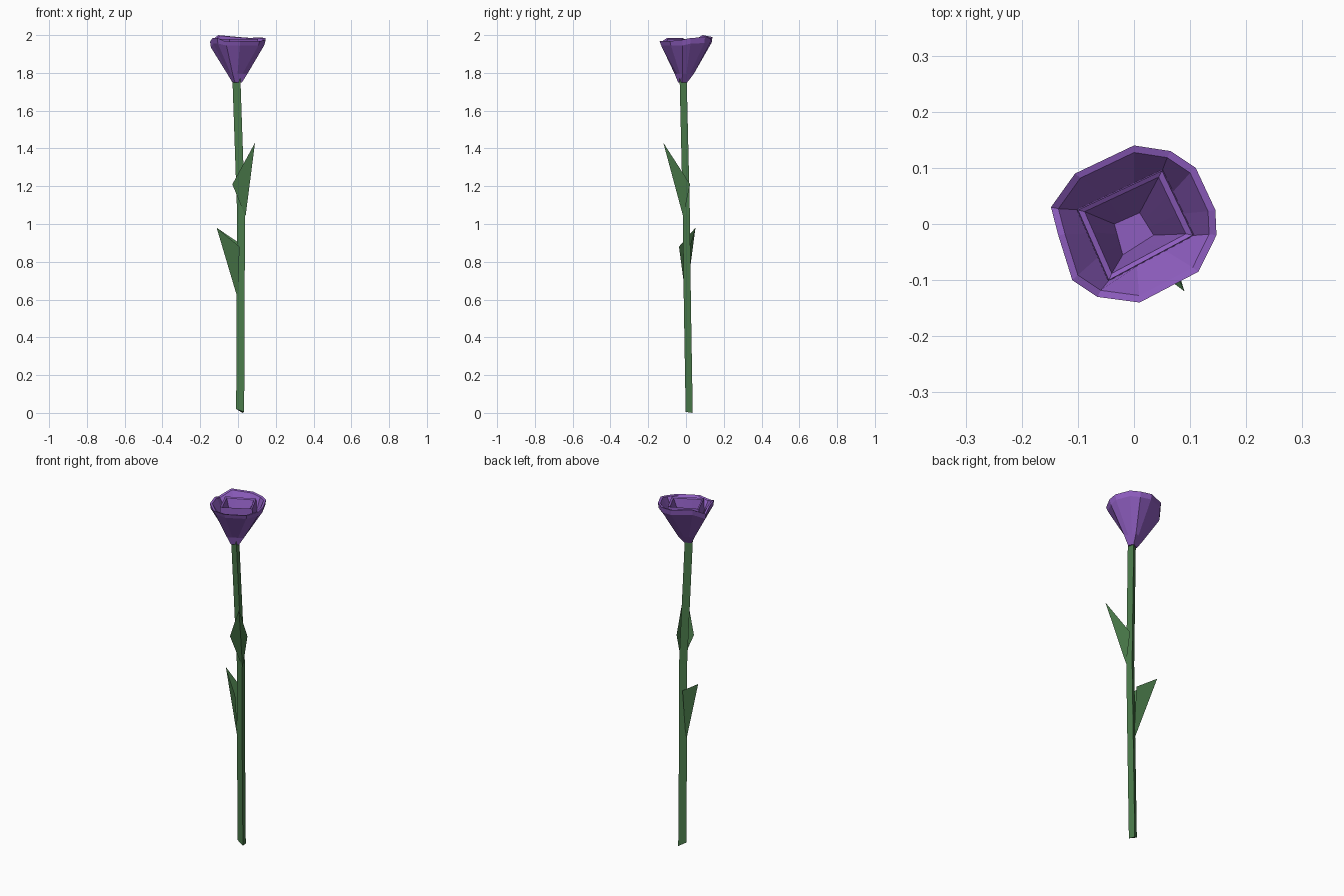
import bpy, bmesh, math
from mathutils import Vector

if "Cube" in bpy.data.objects:
    bpy.data.objects.remove(bpy.data.objects["Cube"])


def material(name, rgb):
    m = bpy.data.materials.new(name)
    m.diffuse_color = (*rgb, 1)
    m.use_nodes = True
    m.node_tree.nodes["Principled BSDF"].inputs["Base Color"].default_value = m.diffuse_color
    return m


GREEN = material("stem green", (0.07, 0.20, 0.07))
PURPLE = material("petal purple", (0.27, 0.11, 0.52))


def add_object(name, bm, mat):
    mesh = bpy.data.meshes.new(name)
    bm.to_mesh(mesh)
    bm.free()
    mesh.materials.append(mat)
    ob = bpy.data.objects.new(name, mesh)
    bpy.context.collection.objects.link(ob)


def loft(name, rings, mat):
    """Skin a stack of equal-length rings and cap both ends."""
    bm = bmesh.new()
    loops = [[bm.verts.new(p) for p in ring] for ring in rings]
    n = len(loops[0])
    for a, b in zip(loops, loops[1:]):
        for i in range(n):
            j = (i + 1) % n
            bm.faces.new((a[i], a[j], b[j], b[i]))
    bm.faces.new(loops[0][::-1])
    bm.faces.new(loops[-1])
    bmesh.ops.recalc_face_normals(bm, faces=bm.faces)
    add_object(name, bm, mat)


# Three-sided, slightly bent stem with a slanted cut at the bottom
stem_rings = []
for x, y, z in [(0.016, 0.015, 0), (0.018, 0.005, 0.6), (0.021, 0.0, 1.05), (-0.004, -0.017, 1.77)]:
    ring = []
    for k, deg in enumerate((-50, 70, 190)):
        a = math.radians(deg)
        dz = (0.005, 0.0, 0.02)[k] if z == 0 else 0
        ring.append((x + 0.026 * math.cos(a), y + 0.022 * math.sin(a), z + dz))
    stem_rings.append(ring)
loft("stem", stem_rings, GREEN)


# Folded leaves: two wings meeting at a straight keel
def leaf(name, base, wing_a, wing_b, tip):
    bm = bmesh.new()
    b, p, q, t = [bm.verts.new(v) for v in (base, wing_a, wing_b, tip)]
    bm.faces.new((b, t, p))
    bm.faces.new((b, q, t))
    add_object(name, bm, GREEN)


leaf("lower_leaf", (0.0, 0.0, 0.6), (0.005, 0.025, 0.90), (0.008, -0.037, 0.88), (-0.113, 0.05, 0.98))
leaf("upper_leaf", (0.04, -0.015, 1.04), (0.045, 0.022, 1.21), (-0.03, -0.03, 1.21), (0.09, -0.12, 1.43))

# Flower head: four petals of three rim segments each, around a square inner cup
RIM = [(-0.065, -0.13, 1.965), (0.01, -0.14, 1.968), (0.115, -0.085, 1.968),
       (0.147, -0.02, 1.975), (0.145, 0.025, 1.985), (0.11, 0.10, 1.988),
       (0.065, 0.13, 1.985), (0.0, 0.14, 1.99), (-0.105, 0.09, 2.0),
       (-0.148, 0.03, 1.965), (-0.135, -0.02, 1.985), (-0.11, -0.10, 1.985)]
QUAD = [(-0.045, -0.10), (0.105, -0.02), (0.05, 0.095), (-0.10, 0.025)]
FLOOR = [(-0.02, -0.055), (0.035, -0.02), (0.01, 0.02), (-0.035, 0.0)]


def square_ring(corners, scale, z, dx=0, dy=0):
    """Four corners split into twelve points."""
    pts = []
    for i in range(4):
        a, b = Vector(corners[i]), Vector(corners[(i + 1) % 4])
        for k in range(3):
            p = a.lerp(b, k / 3) * scale
            pts.append((p.x + dx, p.y + dy, z))
    return pts


def under_lip(i, p):
    """The front petal has a folded lip, the others run almost straight up."""
    s, z = (0.94, 1.945) if i <= 3 else (0.97, p[2] - 0.03)
    return (p[0] * s, p[1] * s, z)


loft("flower_head", [
    square_ring(QUAD, 0.25, 1.75, -0.005, -0.017),
    square_ring(QUAD, 0.52, 1.795, -0.005, -0.008),
    [under_lip(i, p) for i, p in enumerate(RIM)],
    RIM,
    [(x * 0.91, y * 0.91, z - 0.003) for x, y, z in RIM],
    square_ring(QUAD, 1.02, 1.91),
    square_ring(QUAD, 1.0, 1.98),
    square_ring(QUAD, 0.88, 1.975),
    square_ring(FLOOR, 1.0, 1.84),
], PURPLE)
